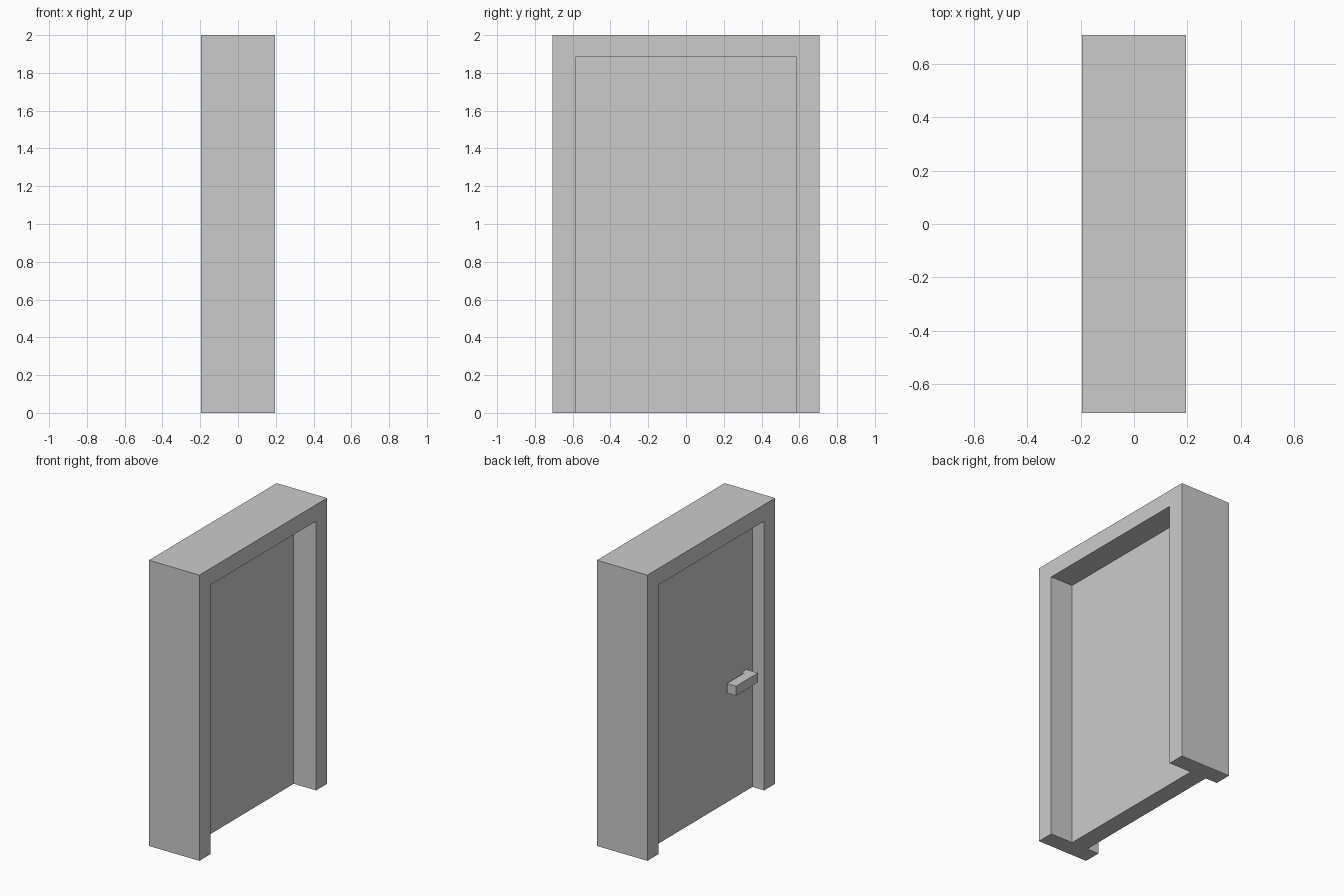
import bpy, bmesh

if "Cube" in bpy.data.objects:
    bpy.data.objects.remove(bpy.data.objects["Cube"])

X, Y, H = 0.195, 0.706, 2.0             # frame half depth, half width, height
OPEN_Y, OPEN_Z = 0.585, 1.884           # doorway half width and height
DOOR_BACK, DOOR_FRONT = -0.104, 0.022   # the two door faces in x


def box(name, lo, hi):
    """Box between two opposite corners."""
    bm = bmesh.new()
    bmesh.ops.create_cube(bm, size=1)
    for v in bm.verts:
        v.co = [(a + b) / 2 + c * (b - a) for a, b, c in zip(lo, hi, v.co)]
    return finish(name, bm)


def prism(name, profile, z0, z1):
    """Extrude an x/y outline upwards."""
    bm = bmesh.new()
    face = bm.faces.new([bm.verts.new((x, y, z0)) for x, y in profile])
    top = bmesh.ops.extrude_face_region(bm, geom=[face])["geom"]
    verts = [g for g in top if isinstance(g, bmesh.types.BMVert)]
    bmesh.ops.translate(bm, verts=verts, vec=(0, 0, z1 - z0))
    bmesh.ops.recalc_face_normals(bm, faces=bm.faces)
    return finish(name, bm)


def finish(name, bm):
    mesh = bpy.data.meshes.new(name)
    bm.to_mesh(mesh)
    bm.free()
    obj = bpy.data.objects.new(name, mesh)
    bpy.context.collection.objects.link(obj)
    return obj


# Door and frame: one block with a recess carved into each side
door = box("framed_door", (-X, -Y, 0), (X, Y, H))
for side, x0, x1 in (("back", -X - 0.1, DOOR_BACK), ("front", DOOR_FRONT, X + 0.1)):
    cutter = box(side + "_recess_cutter", (x0, -OPEN_Y, -0.1), (x1, OPEN_Y, OPEN_Z))
    cutter.hide_render = True
    cutter.hide_viewport = True
    cut = door.modifiers.new(side + "_recess", "BOOLEAN")
    cut.operation = "DIFFERENCE"
    cut.solver = "EXACT"
    cut.object = cutter

# Lever handle: L-shaped outline, short stem at the door and a long grip
tip, inner = -0.194, -0.123
prism("lever_handle", [
    (DOOR_BACK, -0.52), (tip, -0.52), (tip, -0.276),
    (inner, -0.276), (inner, -0.465), (DOOR_BACK, -0.465),
], 0.781, 0.847)
